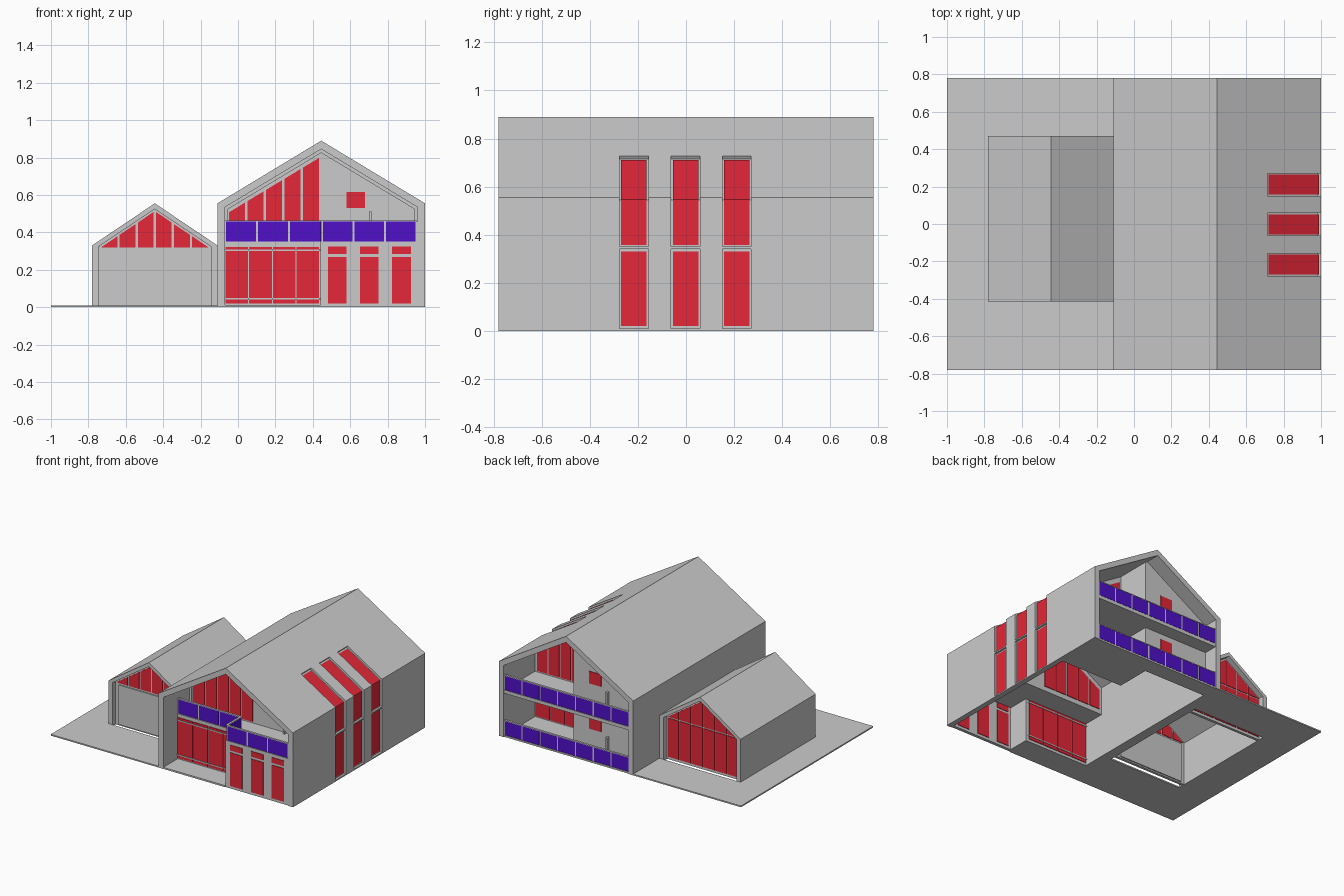
import bpy, bmesh
from mathutils import Vector

if "Cube" in bpy.data.objects:
    bpy.data.objects.remove(bpy.data.objects["Cube"])


def material(name, col):
    m = bpy.data.materials.new(name)
    m.diffuse_color = col
    m.use_nodes = True
    m.node_tree.nodes["Principled BSDF"].inputs["Base Color"].default_value = m.diffuse_color
    return m


RED = material("red_glass", (0.78, 0.02, 0.04, 1))
BLUE = material("blue_panel", (0.08, 0.005, 0.58, 1))


def extrude(name, pts, a, b, axis="y", mat=None):
    """Extrude a 2D outline: xz outline along y, or xy outline along z."""
    bm = bmesh.new()
    put = (lambda p, t: (p[0], t, p[1])) if axis == "y" else (lambda p, t: (p[0], p[1], t))
    f = bm.faces.new([bm.verts.new(put(p, a)) for p in pts])
    r = bmesh.ops.extrude_face_region(bm, geom=[f])
    vec = Vector(put((0, 0), b - a))
    bmesh.ops.translate(bm, vec=vec, verts=[v for v in r["geom"] if isinstance(v, bmesh.types.BMVert)])
    bmesh.ops.recalc_face_normals(bm, faces=bm.faces[:])
    me = bpy.data.meshes.new(name)
    bm.to_mesh(me)
    bm.free()
    o = bpy.data.objects.new(name, me)
    bpy.context.collection.objects.link(o)
    if mat:
        me.materials.append(mat)
    return o


def box(name, x0, x1, y0, y1, z0, z1, mat=None):
    return extrude(name, [(x0, z0), (x1, z0), (x1, z1), (x0, z1)], y0, y1, "y", mat)


def arch(x0, x1, eave, ridge, wall, drop):
    """Open-bottomed gable cross-section as a single outline."""
    m = (x0 + x1) / 2
    k = (ridge - eave) / (m - x0)
    ie = eave + k * wall - drop
    return [(x0, 0), (x0, eave), (m, ridge), (x1, eave), (x1, 0), (x1 - wall, 0),
            (x1 - wall, ie), (m, ridge - drop), (x0 + wall, ie), (x0 + wall, 0)]


def panes(name, x0, x1, n, z0, top, y0, y1, gap=0.006):
    """Row of glass panes whose tops follow the function top(x)."""
    w = (x1 - x0) / n
    for i in range(n):
        a, b = x0 + i * w + gap, x0 + (i + 1) * w - gap
        extrude(f"{name}_{i + 1}", [(a, z0), (b, z0), (b, top(b)), (a, top(a))], y0, y1, "y", RED)


def railing(name, x0, x1, n, y, z0, h=0.105):
    """Blue balcony panels with a thin grey cap."""
    w = (x1 - x0) / n
    for i in range(n):
        box(f"{name}_panel_{i + 1}", x0 + i * w + 0.005, x0 + (i + 1) * w - 0.005,
            y - 0.006, y + 0.006, z0, z0 + h, BLUE)
    for i in range(n + 1):
        box(f"{name}_post_{i}", x0 + i * w - 0.005, x0 + i * w + 0.005, y - 0.005, y + 0.005, z0, z0 + h)
    box(f"{name}_cap", x0, x1, y - 0.008, y + 0.008, z0 + h, z0 + h + 0.006)


SL = 0.335 / 0.555
MID = 0.445
roof = lambda x: 0.89 - abs(x - MID) * SL
inner = lambda x: roof(x) - 0.045
glass_top = lambda x: roof(x) - 0.085

# Ground slab wrapping the garage
extrude("ground_slab", [(-1, -.78), (-.11, -.78), (-.11, -.415), (-.78, -.415), (-.78, .47),
                        (-.11, .47), (-.11, .78), (-1, .78)], 0, 0.01, "z")

# House shell with recessed window strips that fold from wall onto roof
house = extrude("house_shell", arch(-.11, 1, .555, .89, .04, .045), -.78, .78)
bend = roof(1) + 0.002 - 0.012
for i, yc in enumerate((-.217, -.002, .211)):
    lower = [(.985, .01), (1.1, .01), (1.1, .34), (.985, .34)]
    upper = [(.985, .35), (1.1, .35), (1.1, .8), (.76, .8), (.715, .727), (.707, .714), (.985, bend)]
    for part, outline in (("lower", lower), ("upper", upper)):
        c = extrude(f"{part}_cutter_{i}", outline, yc - .06, yc + .06)
        c.hide_render = True
        c.hide_viewport = True
        mod = house.modifiers.new("recess", "BOOLEAN")
        mod.operation = "DIFFERENCE"
        mod.solver = "EXACT"
        mod.object = c
    box(f"side_window_lower_{i}", .975, .988, yc - .053, yc + .053, .02, .33, RED)
    extrude(f"side_window_upper_{i}", [(.975, .357), (.988, .357), (.988, bend + .002), (.719, .711),
                                       (.716, .700), (.975, bend - .01)], yc - .053, yc + .053, "y", RED)

# Front upper gable wall, five raking panes, small window and trim
extrude("front_gable_wall", [(-.07, .33), (.96, .33), (.96, inner(.96)), (MID, inner(MID)),
                             (-.07, inner(-.07))], -.445, -.425)
panes("front_gable_glass", -.055, .44, 5, .36, glass_top, -.45, -.42)
box("front_small_window", .58, .68, -.45, -.42, .53, .615, RED)
box("front_door_post", .70, .715, -.47, -.445, .35, .51)
trim = [(-.07, .35), (-.07, inner(-.07)), (MID, inner(MID)), (.96, inner(.96)), (.96, .35),
        (.945, .35), (.945, inner(.945) - .02), (MID, inner(MID) - .02),
        (-.055, inner(-.055) - .02), (-.055, .35)]
extrude("front_gable_trim", trim, -.47, -.445)

# Front porch and its large glazing
box("porch_floor", -.07, .44, -.78, -.59, 0, .012)
box("porch_wall", -.07, .45, -.61, -.59, 0, .33)
panes("porch_glass", -.07, .437, 4, .02, lambda x: .322, -.615, -.585, .003)
for z in (.045, .303):
    box("porch_transom", -.07, .44, -.619, -.581, z - .004, z + .004)

# Projecting front room with three windows
box("front_room_wall", .44, .97, -.775, -.752, 0, .35)
box("front_room_side", .44, .46, -.752, -.59, 0, .33)
for i, x in enumerate((.48, .652, .824)):
    for z0, z1 in ((.02, .268), (.285, .325)):
        box(f"front_room_window_{i}", x, x + .1, -.779, -.748, z0, z1, RED)

# Front balcony floor and railings
extrude("front_balcony_floor", [(-.07, -.615), (.44, -.615), (.44, -.775), (.96, -.775),
                                (.96, -.425), (-.07, -.425)], .325, .35, "z")
railing("front_left_rail", -.07, .445, 3, -.605, .352)
railing("front_right_rail", .45, .955, 3, -.768, .352)
box("front_side_rail_panel", .44, .452, -.76, -.61, .352, .457, BLUE)
box("front_side_rail_cap", .438, .454, -.768, -.605, .457, .463)

# Back walls: a near wall, a partition and a deep glazed wall
extrude("back_near_wall", [(-.07, 0), (MID, 0), (MID, inner(MID)), (-.07, inner(-.07))], .65, .67)
extrude("back_partition", [(MID, 0), (.46, 0), (.46, inner(.46)), (MID, inner(MID))], .39, .67)
extrude("back_deep_wall", [(MID, 0), (.96, 0), (.96, inner(.96)), (MID, inner(MID))], .39, .41)
panes("back_gable_glass", .465, .945, 5, .36, glass_top, .385, .415)
panes("back_lower_glass", .465, .955, 4, .02, lambda x: .315, .385, .415, .004)

# Back balconies, one per storey
for lvl, z0, z1 in (("lower", 0, .012), ("upper", .325, .35)):
    extrude(f"back_{lvl}_floor", [(-.07, .65), (.45, .65), (.45, .39), (.96, .39),
                                  (.96, .775), (-.07, .775)], z0, z1, "z")
    railing(f"back_{lvl}_rail", -.07, .96, 7, .768, z1 + .002)
    box(f"back_{lvl}_window", .23, .33, .645, .675, z1 + .18, z1 + .27, RED)
    box(f"back_{lvl}_post", .165, .18, .67, .695, z1, z1 + .16)

# Garage shell, door and glazed gables
extrude("garage_shell", arch(-.78, -.11, .33, .555, .035, .03), -.415, .47)
GM = -.445
g_in = lambda x: .525 - abs(x - GM) * .672
g_glass = lambda x: g_in(x) - .012
ends = [(-.745, 0), (-.145, 0), (-.145, g_in(-.145)), (GM, g_in(GM)), (-.745, g_in(-.745))]
extrude("garage_front_wall", ends, -.38, -.36)
panes("garage_front_glass", -.735, -.155, 6, .318, g_glass, -.385, -.355)
box("garage_door", -.715, -.18, -.388, -.352, .01, .305)
extrude("garage_back_wall", ends, .41, .43)
for z0, top in ((.02, lambda x: .308), (.318, g_glass)):
    panes("garage_back_glass", -.74, -.15, 6, z0, top, .405, .435, .004)
